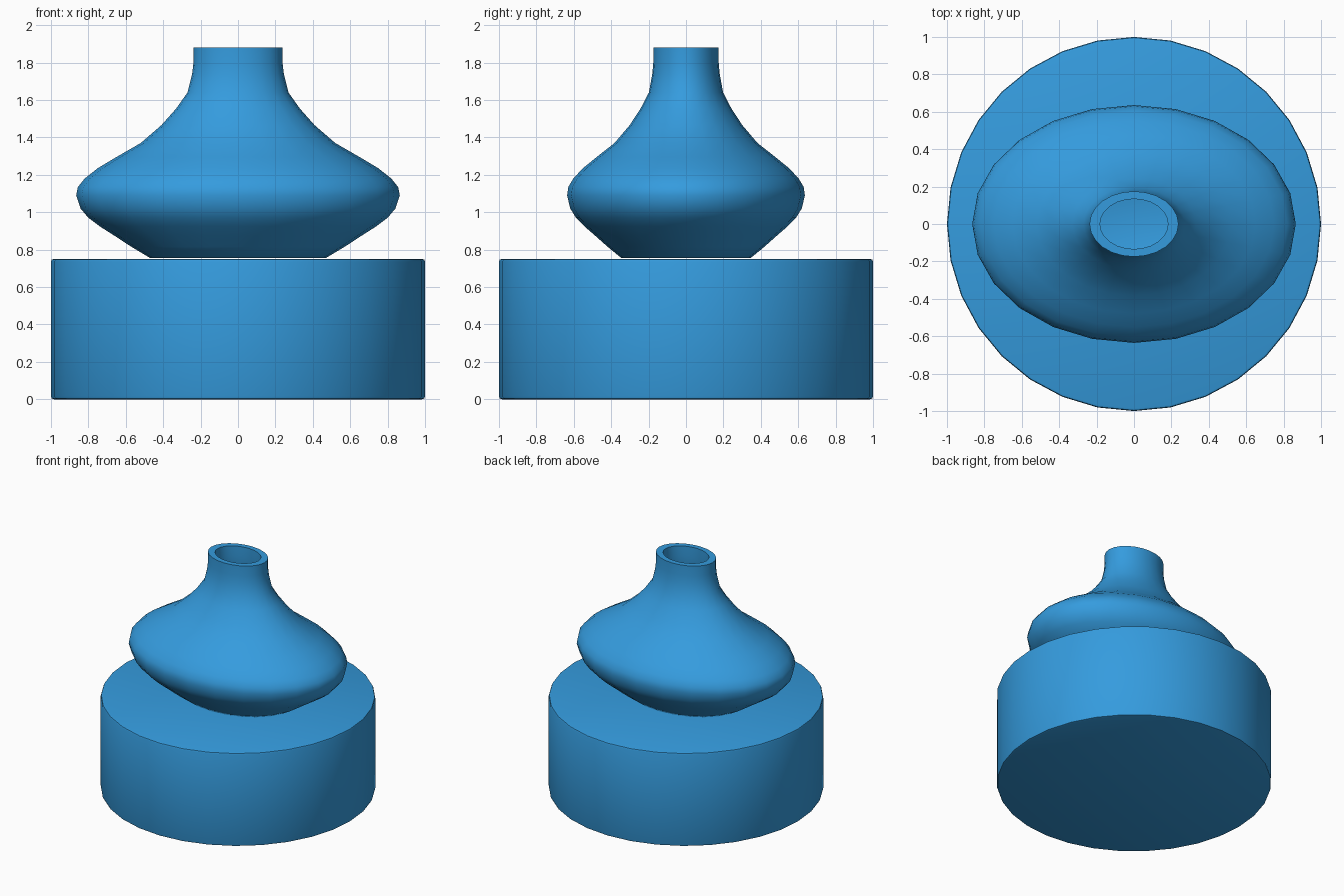
import bpy, bmesh, math

if "Cube" in bpy.data.objects:
    bpy.data.objects.remove(bpy.data.objects["Cube"])

def add_object(name, bm, mat, angle):
    bmesh.ops.recalc_face_normals(bm, faces=bm.faces)
    me = bpy.data.meshes.new(name)
    bm.to_mesh(me)
    bm.free()
    ob = bpy.data.objects.new(name, me)
    bpy.context.collection.objects.link(ob)
    me.materials.append(mat)
    bpy.ops.object.select_all(action='DESELECT')
    ob.select_set(True)
    bpy.context.view_layer.objects.active = ob
    bpy.ops.object.shade_smooth_by_angle(angle=math.radians(angle))
    return ob

def lathe(name, profile, sides, y_scale, mat, angle):
    """Spin (radius, z) points; the two ends are capped."""
    bm = bmesh.new()
    rings = []
    for r, z in profile:
        rings.append([bm.verts.new((r * math.cos(2 * math.pi * i / sides),
                                    r * math.sin(2 * math.pi * i / sides) * y_scale, z))
                      for i in range(sides)])
    for a, b in zip(rings, rings[1:]):
        for i in range(sides):
            j = (i + 1) % sides
            bm.faces.new((a[i], a[j], b[j], b[i]))
    bm.faces.new(rings[0][::-1])
    bm.faces.new(rings[-1])
    return add_object(name, bm, mat, angle)

blue = bpy.data.materials.new("blue")
blue.diffuse_color = (0.035, 0.33, 0.73, 1)
blue.use_nodes = True
blue.node_tree.nodes["Principled BSDF"].inputs["Base Color"].default_value = blue.diffuse_color

# Round plinth with softened rims
lathe("plinth", [(0.985, 0), (0.996, 0.004), (1, 0.015),
                 (1, 0.735), (0.996, 0.746), (0.985, 0.75)], 32, 1, blue, 50)

# Hollow oval vase: outer wall up, rim, inner wall down to a floor
outer = [(0.47, 0.755), (0.57, 0.815), (0.66, 0.874), (0.74, 0.925), (0.80, 0.97),
         (0.842, 1.02), (0.865, 1.09), (0.856, 1.135), (0.82, 1.18), (0.75, 1.235),
         (0.65, 1.295), (0.52, 1.37), (0.41, 1.465), (0.33, 1.555), (0.27, 1.64),
         (0.245, 1.74), (0.238, 1.80), (0.238, 1.88)]
inner = [(0.182, 1.88), (0.182, 1.80), (0.19, 1.73), (0.21, 1.63), (0.27, 1.52),
         (0.36, 1.42), (0.48, 1.325), (0.62, 1.245), (0.73, 1.18), (0.795, 1.12),
         (0.80, 1.08), (0.77, 1.02), (0.69, 0.96), (0.58, 0.89), (0.46, 0.815)]
lathe("vase", outer + inner, 24, 0.735, blue, 45)
